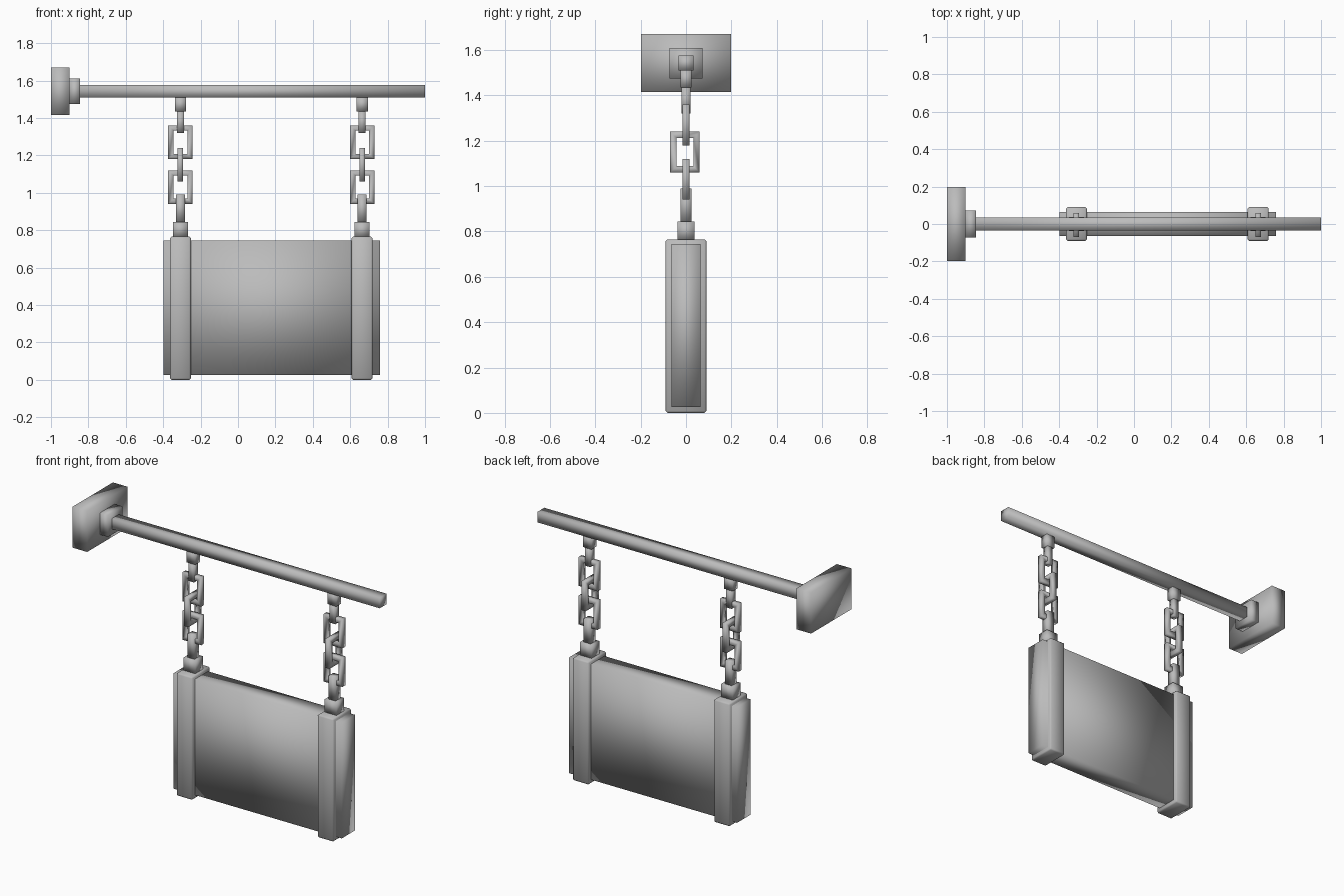
import bpy
import bmesh
from mathutils import Matrix, Vector

cube = bpy.data.objects.get("Cube")
if cube:
    bpy.data.objects.remove(cube, do_unlink=True)

metal = bpy.data.materials.new("grey")
metal.use_nodes = True
GREY = (0.5, 0.5, 0.5, 1)
metal.diffuse_color = GREY
metal.node_tree.nodes["Principled BSDF"].inputs["Base Color"].default_value = GREY


def finish(name, bm):
    """Turn a bmesh into a soft-shaded object."""
    bmesh.ops.recalc_face_normals(bm, faces=bm.faces[:])
    mesh = bpy.data.meshes.new(name)
    bm.to_mesh(mesh)
    bm.free()
    mesh.materials.append(metal)
    mesh.shade_smooth()
    obj = bpy.data.objects.new(name, mesh)
    bpy.context.collection.objects.link(obj)
    return obj


def box(name, x, y, z, bevel=0):
    """Box from its (low, high) range on each axis."""
    lo, hi = (Vector(v) for v in zip(x, y, z))
    bm = bmesh.new()
    bmesh.ops.create_cube(bm, size=1, matrix=Matrix.Translation((lo + hi) / 2)
                          @ Matrix.Diagonal((*(hi - lo), 1)))
    if bevel:
        bmesh.ops.bevel(bm, geom=bm.edges[:], offset=bevel, segments=1, affect='EDGES')
    return finish(name, bm)


def link(name, centre, turned):
    """Rectangular chain link: a square section swept round a rectangle."""
    bm = bmesh.new()
    rings = []
    for sx, sz in ((-1, -1), (1, -1), (1, 1), (-1, 1)):
        ring = []
        for w, h, d in ((0.065, 0.09, -1), (0.065, 0.09, 1), (0.037, 0.062, 1), (0.037, 0.062, -1)):
            a, b = sx * w, d * 0.015
            offset = Vector((b, a, sz * h)) if turned else Vector((a, b, sz * h))
            ring.append(bm.verts.new(Vector(centre) + offset))
        rings.append(ring)
    for i in range(4):
        p, q = rings[i], rings[(i + 1) % 4]
        for k in range(4):
            n = (k + 1) % 4
            bm.faces.new((p[k], p[n], q[n], q[k]))
    return finish(name, bm)


def sym(r, c=0):
    return (c - r, c + r)


# Wall mount and beam
box("wall_plate", (-1, -0.9), sym(0.198), (1.415, 1.67))
box("beam_collar", (-0.9, -0.845), sym(0.072), (1.475, 1.61))
box("beam", (-0.845, 1), sym(0.034), (1.51, 1.575))

# Hanging board
box("board", (-0.397, 0.76), sym(0.065), (0.025, 0.745))

# Hangers: stem, chain and strap on each side
for side, x in (("right", -0.308), ("left", 0.664)):
    box(f"{side}_hook_collar", sym(0.03, x), sym(0.024), (1.435, 1.512))
    box(f"{side}_hook_stem", sym(0.019, x), sym(0.019), (1.32, 1.437))
    for i, z in enumerate((1.27, 1.15, 1.03)):
        turned = i % 2 == 1
        link(f"{side}_chain_link_{i + 1}", (x, -0.005 if turned else 0, z), turned)
    box(f"{side}_strap_stem", sym(0.024, x), sym(0.024), (0.84, 0.99))
    box(f"{side}_strap_collar", sym(0.04, x), sym(0.038), (0.76, 0.845))
    box(f"{side}_strap", sym(0.056, x), sym(0.09), (0, 0.765), bevel=0.008)
